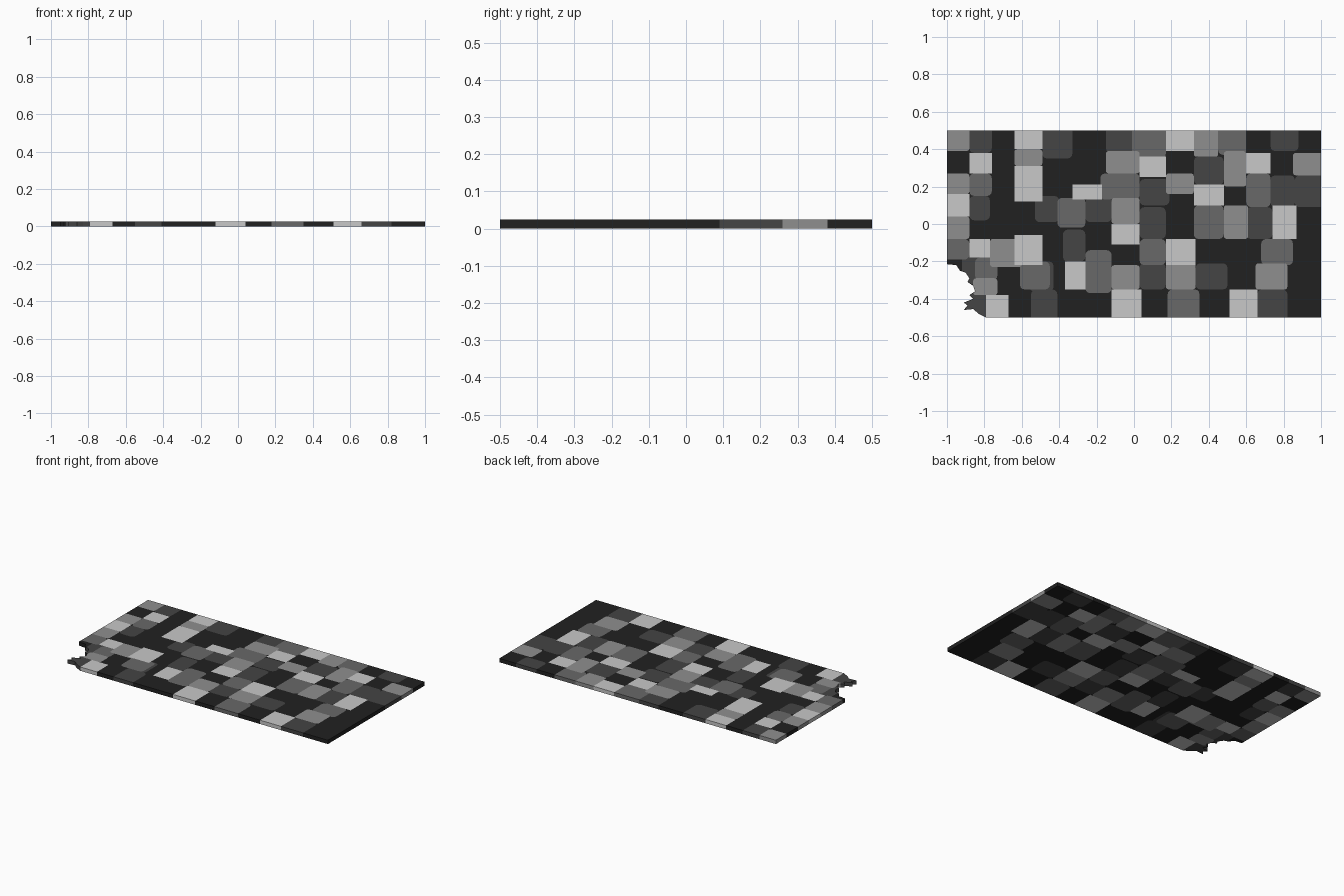
import bpy, bmesh, math
from mathutils import Vector
from mathutils.geometry import delaunay_2d_cdt

if "Cube" in bpy.data.objects:
    bpy.data.objects.remove(bpy.data.objects["Cube"])

THICK = 0.025

# Shades, painted in this order: later patches overlap earlier ones
SHADES = [("charcoal", 0.015), ("dark_grey", 0.058), ("mid_grey", 0.138),
          ("pale_grey", 0.275), ("light_grey", 0.58)]

# District blocks per shade: x0, x1, y0, y1 in hundredths
DARK = [(-88, -76, 38, 50), (-49, -33, 35, 50), (-15, 0, 38, 50), (73, 88, 39, 50),
        (32, 48, 21, 36), (3, 19, 10, 24), (73, 86, 9, 26), (86, 100, 9, 26),
        (-88, -77, 2, 15), (-53, -40, 1, 15), (-26, -12, 1, 14), (3, 17, -8, 9),
        (60, 74, -8, 9), (-38, -26, -20, -3), (-56, -43, -36, -20), (3, 17, -35, -21),
        (33, 50, -35, -21), (-55, -41, -50, -35), (66, 82, -50, -35),
        (-92, -76, -32, -15), (-93, -79, -50, -33)]
MID = [(-1, 17, 35, 50), (45, 60, 37, 50), (-88, -76, 15, 27), (-18, 3, 13, 27),
       (60, 73, 9, 27), (-41, -26, -2, 14), (32, 48, -8, 10), (-100, -88, -19, -8),
       (3, 17, -22, -8), (68, 85, -22, -8), (-26, -12, -37, -14), (-61, -45, -35, -20),
       (-85, -73, -30, -18), (18, 35, -50, -35)]
PALE = [(-100, -88, 39, 50), (32, 45, 36, 50), (-64, -49, 31, 40), (-15, 3, 27, 39),
        (48, 60, 20, 39), (85, 100, 26, 38), (17, 32, 16, 27), (-100, -88, 16, 27),
        (-12, 3, 0, 14), (48, 61, -8, 10), (-100, -88, -8, 4), (-77, -60, -23, -8),
        (-12, 3, -35, -22), (17, 33, -35, -21), (65, 82, -35, -21), (-86, -73, -38, -29)]
LIGHT = [(-64, -49, 40, 50), (17, 32, 39, 50), (-88, -76, 27, 38), (3, 17, 25, 36),
         (60, 73, 27, 38), (-64, -49, 12, 31), (-33, -17, 13, 21), (32, 48, 10, 21),
         (-100, -88, 4, 16), (74, 87, -8, 10), (-88, -77, -18, -8), (-64, -49, -22, -6),
         (-12, 3, -11, 0), (17, 33, -22, -8), (-37, -26, -35, -20), (-79, -67, -50, -38),
         (-12, 4, -50, -35), (51, 66, -50, -35)]

# Slab outline with the ragged river corner
OUTLINE = [(-79, -50), (100, -50), (100, 50), (-100, 50), (-100, -21.5), (-95, -22),
           (-93, -25), (-90, -26), (-88, -29), (-89, -31), (-86, -33), (-85, -36),
           (-88, -38), (-86, -40), (-91, -42), (-89, -43.5), (-91, -46), (-86, -45.5),
           (-83, -48)]


def block(x0, x1, y0, y1, r):
    """Rectangle loop; corners away from the slab edge are rounded by r."""
    pts = []
    for cx, cy, a0 in ((x1, y1, 0), (x0, y1, 90), (x0, y0, 180), (x1, y0, 270)):
        if r == 0 or abs(cx) == 100 or abs(cy) == 50:
            pts.append((cx, cy))
            continue
        sx, sy = (1 if cx == x1 else -1), (1 if cy == y1 else -1)
        for k in range(4):
            a = math.radians(a0 + 30 * k)
            pts.append((cx - sx * r + r * math.cos(a), cy - sy * r + r * math.sin(a)))
    return pts


# Gather loops: outline first, then blocks by shade
loops, shade_of = [OUTLINE], [0]
for shade, (group, r) in enumerate(((DARK, 2.5), (MID, 2.5), (PALE, 1.5), (LIGHT, 0)), 1):
    for b in group:
        loops.append(block(*b, r))
        shade_of.append(shade)

# Flat map: cut every loop into one triangulation
verts, faces = [], []
for loop in loops:
    faces.append(list(range(len(verts), len(verts) + len(loop))))
    verts += [Vector((x / 100, y / 100)) for x, y in loop]
vs, _, fs, _, _, origin = delaunay_2d_cdt(verts, [], faces, 1, 1e-5)

bm = bmesh.new()
bv = [bm.verts.new((v.x, v.y, THICK)) for v in vs]
for f, src in zip(fs, origin):
    if 0 in src:                       # keep only what lies inside the outline
        face = bm.faces.new([bv[i] for i in f])
        face.material_index = shade_of[max(src)]
bmesh.ops.delete(bm, geom=[v for v in bm.verts if not v.link_faces], context='VERTS')

# Thickness: underside mirrors the top, walls take the shade of the block they border
lower = {v: bm.verts.new((v.co.x, v.co.y, 0)) for v in list(bm.verts)}
rim = [(e.verts[0], e.verts[1], e.link_faces[0].material_index)
       for e in bm.edges if e.is_boundary]
for f in list(bm.faces):
    bm.faces.new([lower[v] for v in reversed(f.verts)]).material_index = f.material_index
for a, b, m in rim:
    bm.faces.new((a, b, lower[b], lower[a])).material_index = m
bmesh.ops.recalc_face_normals(bm, faces=bm.faces)

mesh = bpy.data.meshes.new("district_map_slab")
for name, v in SHADES:
    mat = bpy.data.materials.new(name)
    mat.diffuse_color = (v, v, v, 1)
    mat.use_nodes = True
    mat.node_tree.nodes["Principled BSDF"].inputs["Base Color"].default_value = mat.diffuse_color
    mesh.materials.append(mat)
bm.to_mesh(mesh)
bm.free()
slab = bpy.data.objects.new("district_map_slab", mesh)
bpy.context.collection.objects.link(slab)
